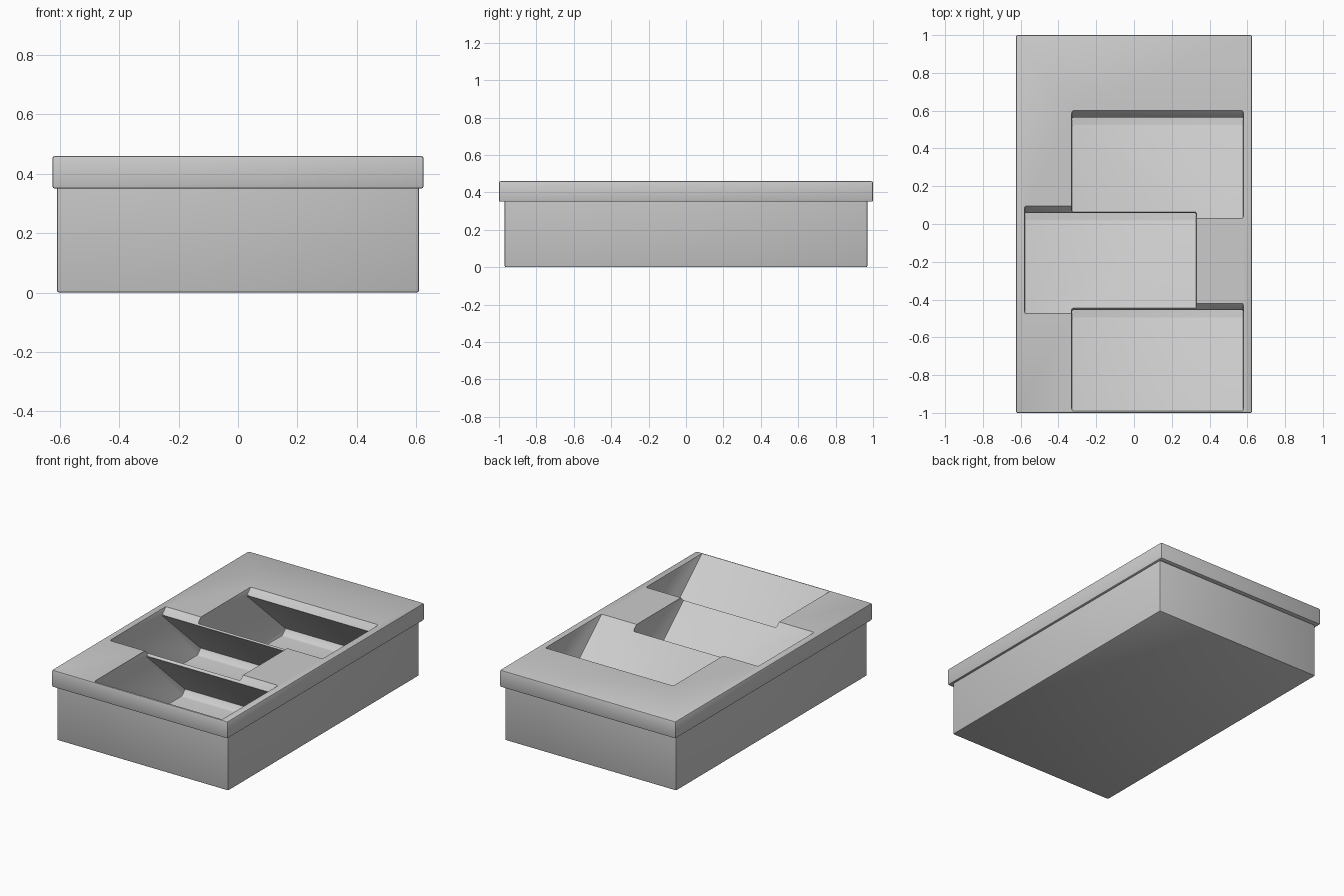
import bpy, bmesh

if "Cube" in bpy.data.objects:
    bpy.data.objects.remove(bpy.data.objects["Cube"], do_unlink=True)

# Single grey plastic colour
grey = bpy.data.materials.new("light_grey")
grey.use_nodes = True
COLOR = (0.6, 0.6, 0.6, 1)
grey.diffuse_color = COLOR
grey.node_tree.nodes["Principled BSDF"].inputs["Base Color"].default_value = COLOR


def prism(name, profile, x0, x1, bevel):
    """Extrude a (y, z) profile along x and soften its edges."""
    bm = bmesh.new()
    face = bm.faces.new([bm.verts.new((x0, y, z)) for y, z in profile])
    out = bmesh.ops.extrude_face_region(bm, geom=[face])
    moved = [v for v in out["geom"] if isinstance(v, bmesh.types.BMVert)]
    bmesh.ops.translate(bm, verts=moved, vec=(x1 - x0, 0, 0))
    bmesh.ops.recalc_face_normals(bm, faces=bm.faces[:])
    bmesh.ops.bevel(bm, geom=bm.edges[:], offset=bevel, segments=2,
                    profile=0.5, affect='EDGES', clamp_overlap=True)
    mesh = bpy.data.meshes.new(name)
    bm.to_mesh(mesh)
    bm.free()
    mesh.materials.append(grey)
    obj = bpy.data.objects.new(name, mesh)
    bpy.context.collection.objects.link(obj)
    return obj


def block(name, half_x, half_y, z0, z1, bevel):
    rect = [(-half_y, z0), (half_y, z0), (half_y, z1), (-half_y, z1)]
    return prism(name, rect, -half_x, half_x, bevel)


def combine(target, tool, operation):
    mod = target.modifiers.new(operation.lower(), 'BOOLEAN')
    mod.operation = operation
    mod.solver = 'EXACT'
    mod.object = tool
    bpy.context.view_layer.objects.active = target
    bpy.ops.object.modifier_apply(modifier=mod.name)
    bpy.data.objects.remove(tool, do_unlink=True)


# Lower body and wider rim, fused into one solid
TOP = 0.46
tray = block("slotted_tray", 0.61, 0.97, 0, 0.40, 0.008)
combine(tray, block("rim", 0.625, 1.0, 0.35, TOP, 0.008), 'UNION')

# Slanted pocket: ramp, flat floor, overhanging wall and chamfered lip
POCKET = [(-0.045, 0.50), (0.49, 0.025), (0.89, 0.025), (0.925, 0.06),
          (0.53, 0.42), (0.61, 0.50)]

# Three staggered pockets: front, middle, back
for start, side in ((-0.99, 1), (-0.475, -1), (0.03, 1)):
    xs = sorted((-0.33 * side, 0.58 * side))
    cutter = prism("pocket", [(start + y, z) for y, z in POCKET], *xs, 0.008)
    combine(tray, cutter, 'DIFFERENCE')

# Smooth bevels, crisp edges
bpy.ops.object.select_all(action='DESELECT')
tray.select_set(True)
bpy.context.view_layer.objects.active = tray
bpy.ops.object.shade_smooth_by_angle(angle=0.5)
